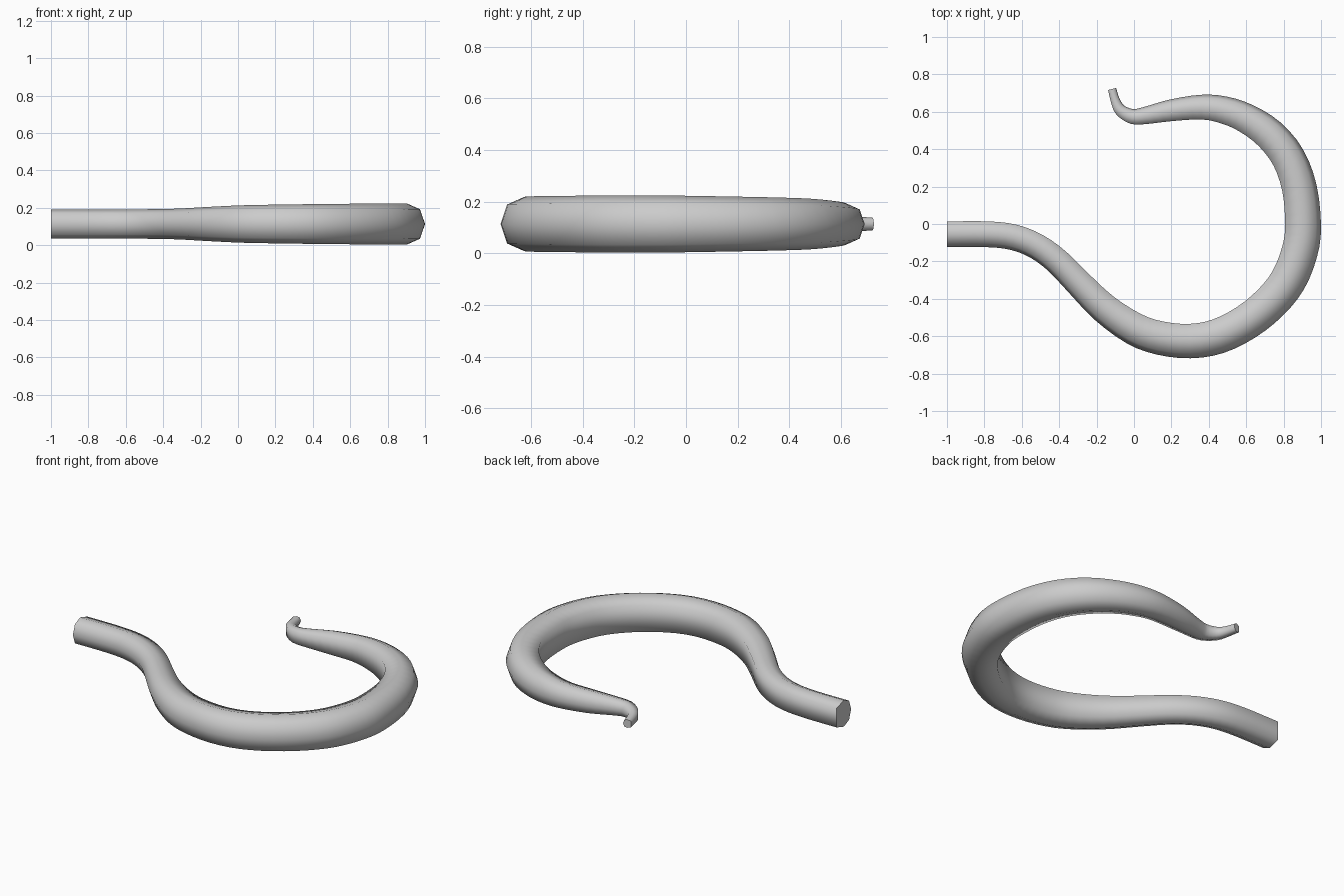
import bpy, bmesh, math
from mathutils import Vector

if "Cube" in bpy.data.objects:
    bpy.data.objects.remove(bpy.data.objects["Cube"])

# Centre line of the hook: x, y, half width
PATH = [(-1, -.055, .069), (-.78, -.055, .069), (-.64, -.072, .069), (-.52, -.12, .069),
        (-.41, -.2, .07), (-.3, -.312, .073), (-.16, -.45, .08), (0, -.56, .087),
        (.14, -.61, .09), (.3, -.626, .092), (.45, -.6, .094), (.6, -.525, .095),
        (.73, -.42, .096), (.825, -.3, .097), (.885, -.15, .097), (.904, -.01, .096),
        (.885, .19, .093), (.825, .355, .09), (.725, .48, .086), (.6, .565, .079),
        (.48, .61, .073), (.36, .625, .066), (.2, .608, .058),
        (.06, .58, .046), (-.01, .575, .04), (-.072, .608, .032), (-.1, .66, .025),
        (-.117, .722, .022)]
# Cross-section: rounded outside, flat inside (outward, up)
SECTION = [(0, 1), (.72, .72), (1, 0), (.72, -.72), (0, -1), (-1, -.72), (-1, .72)]
HEIGHT_RATIO, MID_Z, STEPS = 1.14, .113, 3

# Smooth interpolation through the path points
pts = [Vector(p) for p in PATH]
ext = [2 * pts[0] - pts[1]] + pts + [2 * pts[-1] - pts[-2]]
line = []
for i in range(1, len(ext) - 2):
    a, b, c, d = ext[i - 1:i + 3]
    for s in range(STEPS):
        t = s / STEPS
        line.append(.5 * (2 * b + (c - a) * t + (2 * a - 5 * b + 4 * c - d) * t * t
                          + (3 * b - a - 3 * c + d) * t ** 3))
line.append(pts[-1])

# Sweep the section along the line
bm = bmesh.new()
rings = []
for i, p in enumerate(line):
    t = line[min(i + 1, len(line) - 1)] - line[max(i - 1, 0)]
    out = Vector((t.y, -t.x)).normalized()
    r = p.z
    rings.append([bm.verts.new((p.x + out.x * u * r, p.y + out.y * u * r,
                                MID_Z + v * r * HEIGHT_RATIO)) for u, v in SECTION])
n = len(SECTION)
for a, b in zip(rings, rings[1:]):
    for k in range(n):
        bm.faces.new((a[k], a[(k + 1) % n], b[(k + 1) % n], b[k]))

# End caps
bm.faces.new(rings[0])
bm.faces.new(rings[-1])
bmesh.ops.recalc_face_normals(bm, faces=bm.faces)

mesh = bpy.data.meshes.new("hook")
bm.to_mesh(mesh)
bm.free()
hook = bpy.data.objects.new("hook", mesh)
bpy.context.collection.objects.link(hook)
bpy.context.view_layer.objects.active = hook
hook.select_set(True)
bpy.ops.object.shade_smooth_by_angle(angle=math.radians(80))
